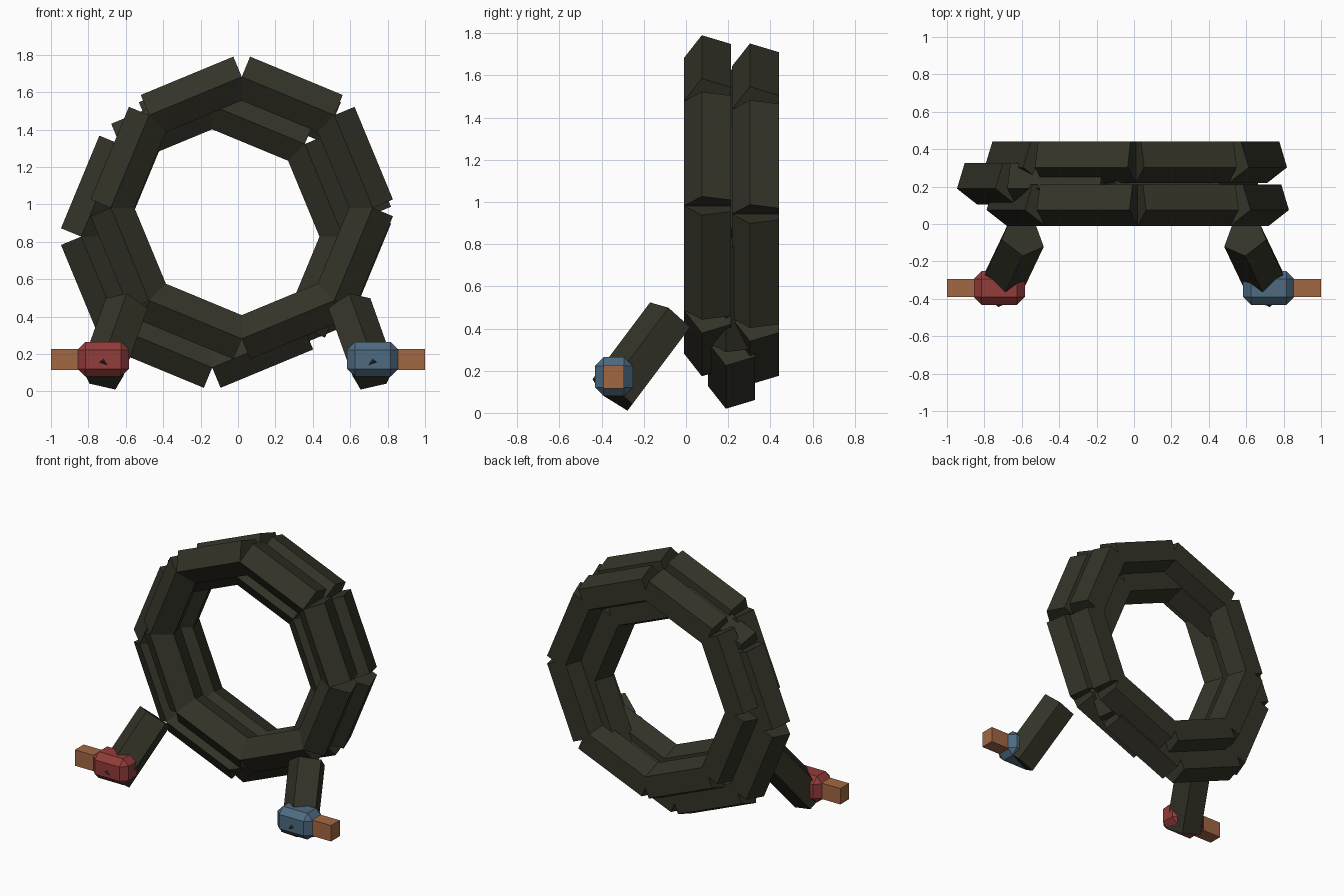
import bpy, bmesh, math
from mathutils import Vector, Matrix

if "Cube" in bpy.data.objects:
    bpy.data.objects.remove(bpy.data.objects["Cube"])

TUBE_R = 0.123      # radius of the five-sided cable
RING_R = 0.647      # distance from coil centre to each straight piece


def material(name, rgb):
    m = bpy.data.materials.new(name)
    m.diffuse_color = (*rgb, 1)
    m.use_nodes = True
    m.node_tree.nodes["Principled BSDF"].inputs["Base Color"].default_value = m.diffuse_color
    return m


rubber = material("dark rubber", (0.034, 0.033, 0.021))
red = material("red grip", (0.29, 0.045, 0.042))
blue = material("blue grip", (0.075, 0.145, 0.22))
copper = material("copper", (0.36, 0.135, 0.055))


def finish(bm, name, mat):
    bmesh.ops.recalc_face_normals(bm, faces=bm.faces)
    me = bpy.data.meshes.new(name)
    bm.to_mesh(me)
    bm.free()
    me.materials.append(mat)
    ob = bpy.data.objects.new(name, me)
    bpy.context.collection.objects.link(ob)
    return ob


def prism(bm, a, b, apex):
    """Five-sided rod from a to b with one edge pointing towards apex."""
    a, b = Vector(a), Vector(b)
    axis = (b - a).normalized()
    u = Vector(apex)
    u = (u - axis * u.dot(axis)).normalized()
    w = axis.cross(u)
    rings = []
    for c in (a, b):
        rings.append([bm.verts.new(c + TUBE_R * (u * math.cos(t) + w * math.sin(t)))
                      for t in [i * math.tau / 5 for i in range(5)]])
    lo, hi = rings
    bm.faces.new(lo[::-1])
    bm.faces.new(hi)
    for i in range(5):
        j = (i + 1) % 5
        bm.faces.new((lo[i], lo[j], hi[j], hi[i]))


def coil_loop(name, x, y, z):
    """Eight straight rods around a circle, notched at the outer corners."""
    bm = bmesh.new()
    r = RING_R / math.cos(math.pi / 8)
    pts = [Vector((x + r * math.cos(k * math.pi / 4), y,
                   z + r * math.sin(k * math.pi / 4))) for k in range(8)]
    for k in range(8):
        prism(bm, pts[k], pts[(k + 1) % 8], (0, -1, 0))
    finish(bm, name, rubber)


def box(name, centre, size, mat, chamfer=0):
    bm = bmesh.new()
    bmesh.ops.create_cube(bm, size=1, matrix=Matrix.Translation(centre)
                          @ Matrix.Diagonal((*size, 1)))
    if chamfer:
        bmesh.ops.bevel(bm, geom=bm.edges[:], offset=chamfer, segments=1,
                        affect='EDGES', profile=0.5)
    finish(bm, name, mat)


# Coiled cable: three overlapping loops
coil_loop("front_loop", 0.02, 0.113, 0.982)
coil_loop("back_loop", 0.01, 0.341, 0.943)
coil_loop("middle_loop", -0.138, 0.227, 0.828)

# Cable ends with clamps, mirrored left and right
for side, s, grip in (("left", -1, red), ("right", 1, blue)):
    bm = bmesh.new()
    prism(bm, (s * 0.595, -0.072, 0.45), (s * 0.725, -0.345, 0.086), (0, -0.8, 0.6))
    finish(bm, side + "_cable_end", rubber)
    box(side + "_grip", (s * 0.72, -0.342, 0.172), (0.275, 0.18, 0.185), grip, 0.042)
    box(side + "_contact", (s * 0.86, -0.342, 0.172), (0.28, 0.098, 0.112), copper)
